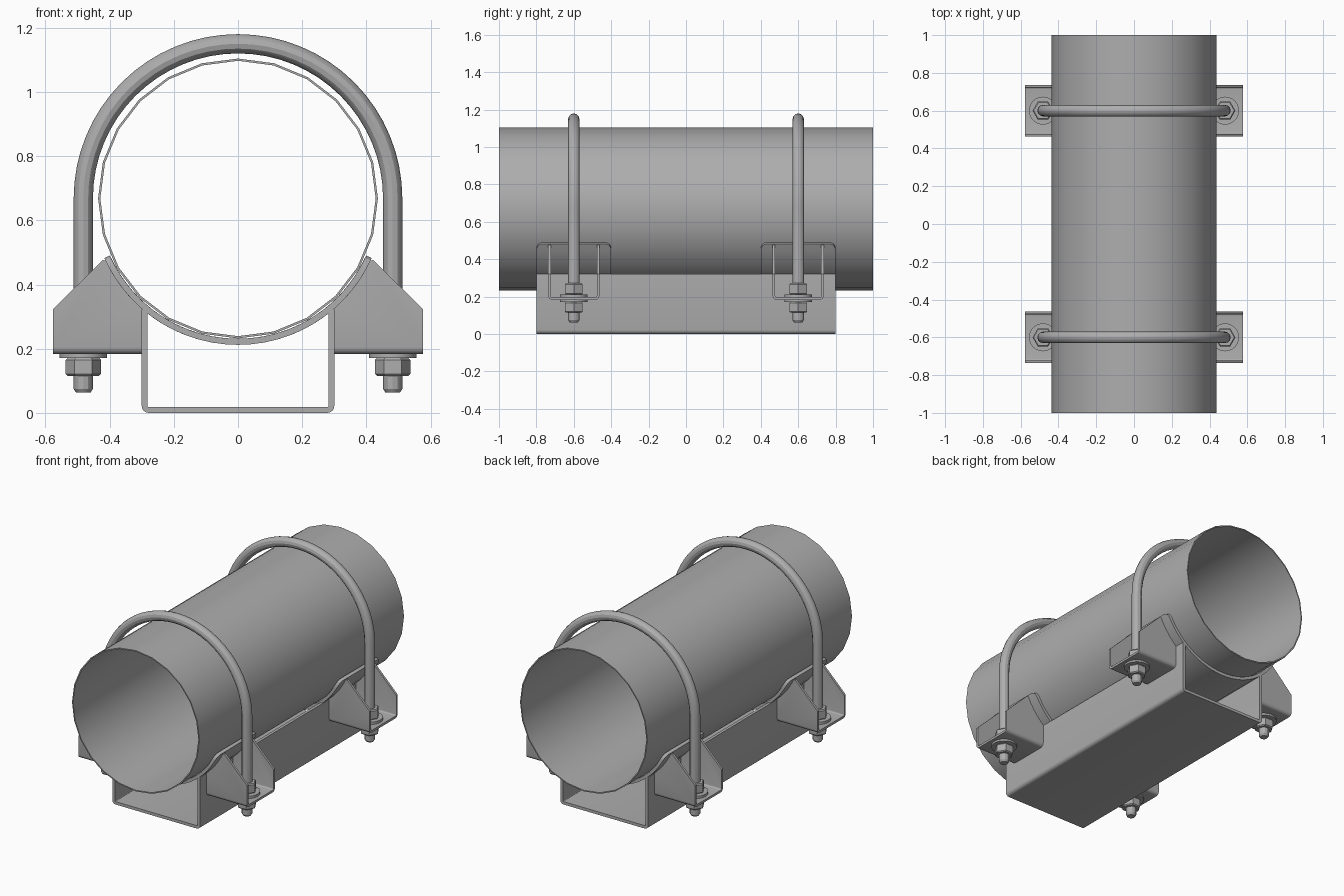
import bpy, bmesh
from math import sin, cos, pi, radians, sqrt

if "Cube" in bpy.data.objects:
    bpy.data.objects.remove(bpy.data.objects["Cube"])

steel = bpy.data.materials.new("steel grey")
steel.use_nodes = True
GREY = (0.42, 0.42, 0.42, 1)
steel.diffuse_color = GREY
steel.node_tree.nodes["Principled BSDF"].inputs["Base Color"].default_value = GREY

PIPE_Z, PIPE_R = 0.668, 0.436
SADDLE_R = 0.456
BOLT_X, BOLT_Y, ROD = 0.482, 0.6, 0.03


def finish(bm, name, smooth=True):
    bmesh.ops.recalc_face_normals(bm, faces=bm.faces)
    mesh = bpy.data.meshes.new(name)
    bm.to_mesh(mesh)
    bm.free()
    ob = bpy.data.objects.new(name, mesh)
    bpy.context.collection.objects.link(ob)
    mesh.materials.append(steel)
    if smooth:
        smooth_edges(ob)
    return ob


def smooth_edges(ob):
    bpy.ops.object.select_all(action='DESELECT')
    ob.select_set(True)
    bpy.context.view_layer.objects.active = ob
    bpy.ops.object.shade_smooth_by_angle(angle=radians(30))


def prism(name, points, place, start, end, smooth=True):
    """Extrude a closed 2D outline from start to end; place maps (u, v, w) to xyz."""
    bm = bmesh.new()
    a = [bm.verts.new(place(u, v, start)) for u, v in points]
    b = [bm.verts.new(place(u, v, end)) for u, v in points]
    bm.faces.new(a)
    bm.faces.new(b)
    for i in range(len(a)):
        j = (i + 1) % len(a)
        bm.faces.new((a[i], a[j], b[j], b[i]))
    return finish(bm, name, smooth)


def lathe(name, profile, sides):
    """Turn (radius, z) pairs about the bolt leg axis."""
    bm = bmesh.new()
    rings = [[bm.verts.new((BOLT_X + r * cos(2 * pi * k / sides),
                            BOLT_Y + r * sin(2 * pi * k / sides), z))
              for k in range(sides)] for r, z in profile]
    for lo, hi in zip(rings, rings[1:]):
        for k in range(sides):
            m = (k + 1) % sides
            bm.faces.new((lo[k], lo[m], hi[m], hi[k]))
    bm.faces.new(rings[0])
    bm.faces.new(rings[-1])
    return finish(bm, name, sides > 6)


def mirror(ob, x=True, y=True):
    mod = ob.modifiers.new("mirror", 'MIRROR')
    mod.use_axis = (x, y, False)
    mod.use_mirror_merge = False


def u_outline(half, bottom, top, wall, bend):
    """Closed outline of a folded U section with rounded bends."""
    def side(h, z, r):
        arc = [(h - r + r * sin(t), z + r - r * cos(t))
               for t in (0, pi / 8, pi / 4, 3 * pi / 8, pi / 2)]
        right = arc + [(h, top)]
        return [(-u, v) for u, v in reversed(right)] + right
    outer = side(half, bottom, bend)
    inner = side(half - wall, bottom + wall, max(bend - wall, 0.004))
    return outer + inner[::-1]


def along_y(u, v, w):
    return (u, w, v)


# Open pipe with a thin wall
bm = bmesh.new()
SIDES = 24
loops = []
for r, y in ((PIPE_R, -1), (PIPE_R, 1), (PIPE_R - 0.007, 1), (PIPE_R - 0.007, -1)):
    loops.append([bm.verts.new((r * sin(2 * pi * k / SIDES), y,
                                PIPE_Z + r * cos(2 * pi * k / SIDES))) for k in range(SIDES)])
for i, loop in enumerate(loops):
    nxt = loops[(i + 1) % 4]
    for k in range(SIDES):
        m = (k + 1) % SIDES
        bm.faces.new((loop[k], loop[m], nxt[m], nxt[k]))
finish(bm, "pipe")

# Folded base channel
prism("base_channel", u_outline(0.3, 0, 0.322, 0.018, 0.022), along_y, -0.8, 0.8)

# Curved saddle plates with rounded corners
bm = bmesh.new()
COLS = 24
rows = []
for dy, trim in ((-.2, .035), (-.196, .02), (-.188, .008), (-.17, 0),
                 (.17, 0), (.188, .008), (.196, .02), (.2, .035)):
    reach = radians(66) - trim / SADDLE_R
    layer = []
    for r in (SADDLE_R, PIPE_R + 0.001):
        layer.append([bm.verts.new((r * sin(reach * (2 * k / COLS - 1)), BOLT_Y + dy,
                                    PIPE_Z - r * cos(reach * (2 * k / COLS - 1))))
                      for k in range(COLS + 1)])
    rows.append(layer[0] + layer[1][::-1])
for a, b in zip(rows, rows[1:]):
    for k in range(len(a)):
        m = (k + 1) % len(a)
        bm.faces.new((a[k], a[m], b[m], b[k]))
for row in (rows[0], rows[-1]):
    for k in range(COLS):
        bm.faces.new((row[k], row[k + 1], row[-k - 2], row[-k - 1]))
mirror(finish(bm, "saddle"), x=False)

# Folded bolt brackets, trimmed to the gusset shape
bracket = prism("bolt_bracket", u_outline(0.137, 0.183, 0.6, 0.014, 0.022),
                lambda u, v, w: (w, BOLT_Y + u, v), 0.29, 0.577, False)
arc = []
for k in range(9):
    x = 0.3 + 0.108 * k / 8
    arc.append((x, PIPE_Z - sqrt((SADDLE_R - 0.004) ** 2 - x * x)))
gusset = [(0.3, 0.1)] + arc + [(0.422, 0.476), (0.577, 0.322), (0.577, 0.1)]
cutter = prism("gusset_cutter", gusset, along_y, 0.4, 0.8, False)
cutter.hide_render = True
trim = bracket.modifiers.new("trim", 'BOOLEAN')
trim.operation = 'INTERSECT'
trim.solver = 'EXACT'
trim.object = cutter
bpy.context.view_layer.update()
trimmed = bpy.data.meshes.new_from_object(
    bracket.evaluated_get(bpy.context.evaluated_depsgraph_get()))
bracket.modifiers.clear()
bracket.data = trimmed
bpy.data.objects.remove(cutter)
smooth_edges(bracket)
mirror(bracket)

# Washers and hex nuts above and below each bracket
for name, z0, z1 in (("lower_washer", 0.171, 0.183), ("upper_washer", 0.197, 0.212)):
    mirror(lathe(name, [(0.074, z0), (0.074, z1)], 24))
for name, z0, z1 in (("lower_nut", 0.115, 0.171), ("upper_nut", 0.212, 0.272)):
    mirror(lathe(name, [(0.049, z0), (0.055, z0 + 0.006),
                        (0.055, z1 - 0.006), (0.049, z1)], 6))

# Bent U-bolts
half = [(BOLT_X, 0.063, 0.75), (BOLT_X, 0.075, 1)]
half += [(BOLT_X * cos(pi * k / 32), PIPE_Z + BOLT_X * sin(pi * k / 32), 1) for k in range(16)]
path = half + [(0, PIPE_Z + BOLT_X, 1)] + [(-x, z, r) for x, z, r in reversed(half)]
for name, y in (("front_u_bolt", -BOLT_Y), ("back_u_bolt", BOLT_Y)):
    curve = bpy.data.curves.new(name, 'CURVE')
    curve.dimensions = '3D'
    curve.bevel_depth = ROD
    curve.bevel_resolution = 4
    curve.use_fill_caps = True
    spline = curve.splines.new('POLY')
    spline.points.add(len(path) - 1)
    for point, (x, z, r) in zip(spline.points, path):
        point.co = (x, y, z, 1)
        point.radius = r
    curve.materials.append(steel)
    ob = bpy.data.objects.new(name, curve)
    bpy.context.collection.objects.link(ob)
    bpy.ops.object.select_all(action='DESELECT')
    ob.select_set(True)
    bpy.context.view_layer.objects.active = ob
    bpy.ops.object.convert(target='MESH')
    smooth_edges(bpy.context.view_layer.objects.active)
